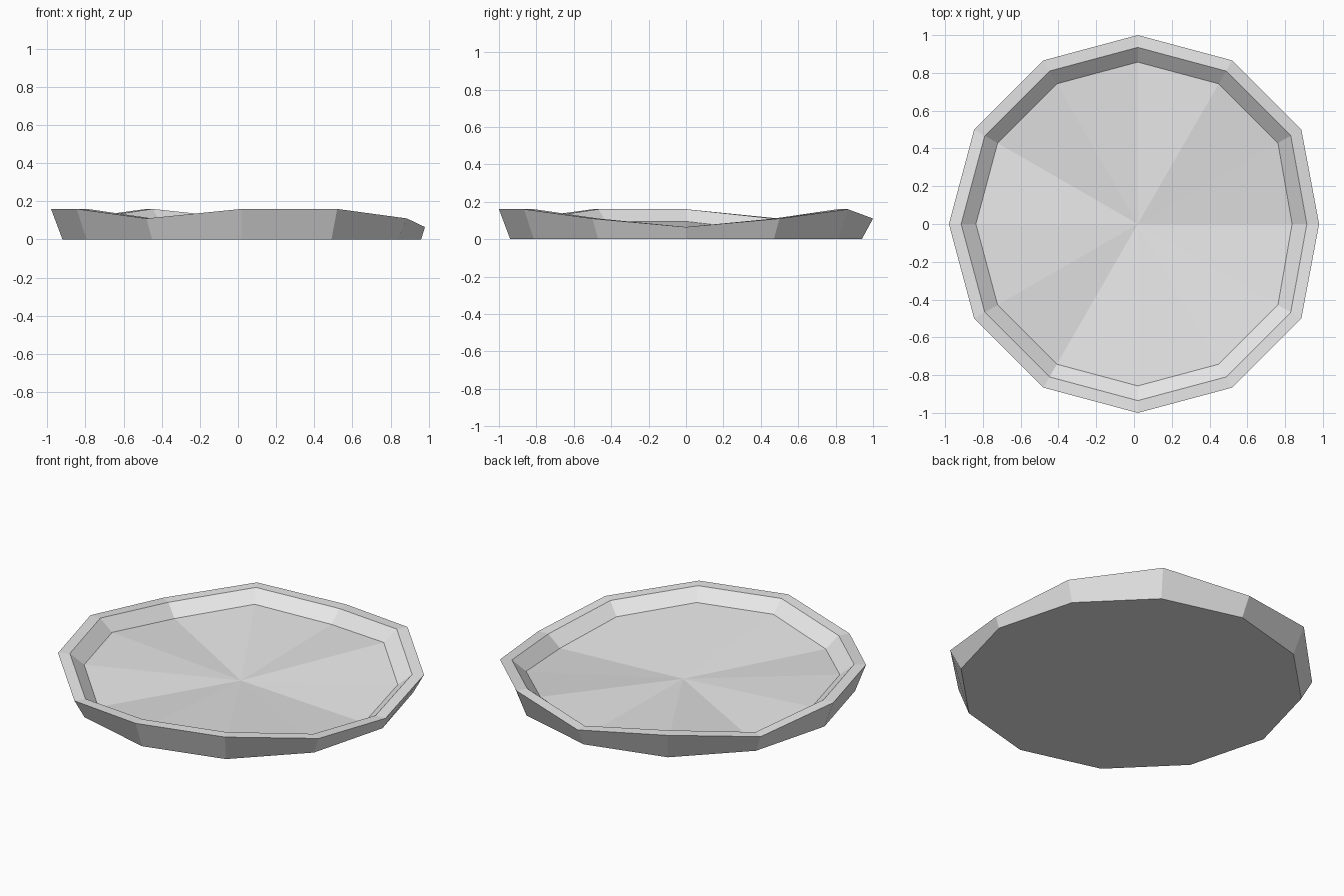
import bpy, bmesh, math

cube = bpy.data.objects.get("Cube")
if cube:
    bpy.data.objects.remove(cube, do_unlink=True)

SIDES = 12
CENTRE_X = 0.02
HIGH, MID, LOW = 0.16, 0.11, 0.065
WALL_DROP = 0.065

# Uneven rim heights, counter-clockwise from +x
rim_heights = [LOW, MID, HIGH, MID, HIGH, MID,
               HIGH, HIGH, MID, HIGH, HIGH, MID]

grey = bpy.data.materials.new("light_grey")
grey.use_nodes = True
colour = (0.8, 0.8, 0.8, 1)
grey.diffuse_color = colour
grey.node_tree.nodes["Principled BSDF"].inputs["Base Color"].default_value = colour

bm = bmesh.new()


def ring(radius, heights, dent=0.0):
    """One loop of corners; the lowest corner is pulled inward by dent."""
    verts = []
    for i, z in enumerate(heights):
        a = 2 * math.pi * i / SIDES
        r = radius - (dent if i == 0 else 0)
        verts.append(bm.verts.new((CENTRE_X + r * math.cos(a), r * math.sin(a), z)))
    return verts


def bridge(lower, upper):
    for i in range(SIDES):
        j = (i + 1) % SIDES
        bm.faces.new((lower[i], lower[j], upper[j], upper[i]))


# Base, outer edge, inner edge and floor edge of the dish
floor_heights = [h - WALL_DROP for h in rim_heights]
base = ring(0.94, [0] * SIDES)
outer = ring(1.0, rim_heights, 0.04)
inner = ring(0.935, rim_heights, 0.04)
floor = ring(0.857, floor_heights, 0.04)

bm.faces.new(base[::-1])
bridge(base, outer)
bridge(outer, inner)
bridge(inner, floor)

# Shallow faceted floor meeting at a low middle
middle = bm.verts.new((CENTRE_X, 0, 0.035))
for i in range(SIDES):
    bm.faces.new((floor[i], floor[(i + 1) % SIDES], middle))

mesh = bpy.data.meshes.new("shallow_dish")
bm.to_mesh(mesh)
bm.free()
mesh.materials.append(grey)
dish = bpy.data.objects.new("shallow_dish", mesh)
bpy.context.collection.objects.link(dish)
